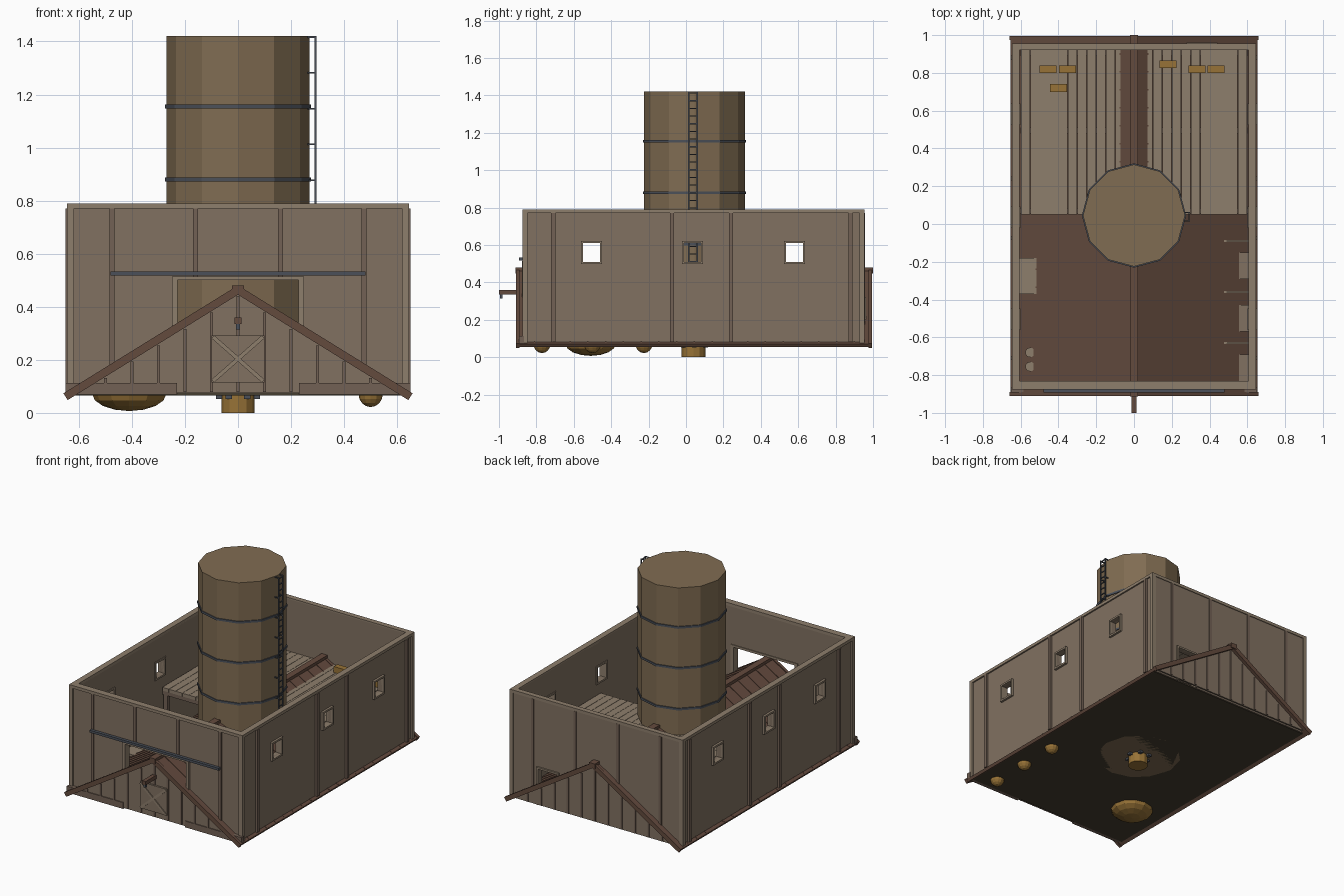
import bpy, bmesh, math
from math import sin, cos, pi

if "Cube" in bpy.data.objects:
    bpy.data.objects.remove(bpy.data.objects["Cube"])

def mat(name, r, g, b):
    m = bpy.data.materials.new(name)
    m.diffuse_color = (r, g, b, 1)
    m.use_nodes = True
    m.node_tree.nodes["Principled BSDF"].inputs["Base Color"].default_value = m.diffuse_color
    return m

WALL = mat("wall_wood", .22, .165, .12)
TRIM = mat("trim_wood", .27, .21, .15)
BATTEN = mat("batten_wood", .17, .12, .09)
ROOF = mat("roof_brown", .127, .07, .048)
SILO = mat("silo_tan", .216, .15, .084)
HAY = mat("hay", .31, .17, .038)
METAL = mat("metal", .07, .08, .1)
FLOOR = mat("floor_earth", .06, .047, .03)

def finish(name, bm, m):
    bmesh.ops.recalc_face_normals(bm, faces=bm.faces)
    me = bpy.data.meshes.new(name)
    bm.to_mesh(me)
    bm.free()
    ob = bpy.data.objects.new(name, me)
    me.materials.append(m)
    bpy.context.collection.objects.link(ob)
    return ob

def boxes(name, m, items):
    """One object from (x0, x1, y0, y1, z0, z1) boxes."""
    bm = bmesh.new()
    for x0, x1, y0, y1, z0, z1 in items:
        vs = bmesh.ops.create_cube(bm, size=1)["verts"]
        for v in vs:
            v.co = ((x0 + x1) / 2 + v.co.x * (x1 - x0),
                    (y0 + y1) / 2 + v.co.y * (y1 - y0),
                    (z0 + z1) / 2 + v.co.z * (z1 - z0))
    return finish(name, bm, m)

def prisms(name, m, items):
    """One object from xz outlines extruded between y0 and y1."""
    bm = bmesh.new()
    for pts, y0, y1 in items:
        a = [bm.verts.new((x, y0, z)) for x, z in pts]
        b = [bm.verts.new((x, y1, z)) for x, z in pts]
        bm.faces.new(a)
        bm.faces.new(b[::-1])
        for i in range(len(pts)):
            j = (i + 1) % len(pts)
            bm.faces.new((a[i], a[j], b[j], b[i]))
    return finish(name, bm, m)

def strip(xa, za, xb, zb, t):
    """Outline of a straight bar of thickness t."""
    l = math.hypot(xb - xa, zb - za)
    nx, nz = -(zb - za) / l * t / 2, (xb - xa) / l * t / 2
    return [(xa + nx, za + nz), (xb + nx, zb + nz), (xb - nx, zb - nz), (xa - nx, za - nz)]

def wall(name, axis, pos, us, zs, holes):
    """Wall sheet with rectangular openings, thickened evenly."""
    us = sorted({*us, *[u for h in holes for u in h[:2]]})
    zs = sorted({*zs, *[z for h in holes for z in h[2:]]})
    bm = bmesh.new()
    g = [[bm.verts.new((pos, u, z) if axis == "x" else (u, pos, z)) for z in zs] for u in us]
    for i in range(len(us) - 1):
        for j in range(len(zs) - 1):
            u, z = (us[i] + us[i + 1]) / 2, (zs[j] + zs[j + 1]) / 2
            if not any(h[0] < u < h[1] and h[2] < z < h[3] for h in holes):
                bm.faces.new((g[i][j], g[i + 1][j], g[i + 1][j + 1], g[i][j + 1]))
    bmesh.ops.delete(bm, geom=[v for v in bm.verts if not v.link_faces], context="VERTS")
    ob = finish(name, bm, WALL)
    s = ob.modifiers.new("thickness", "SOLIDIFY")
    s.thickness, s.offset = .03, 0

def drum(name, m, x, y, r, z0, z1, n=12, r2=None):
    bm = bmesh.new()
    bmesh.ops.create_cone(bm, cap_ends=True, segments=n, radius1=r,
                          radius2=r if r2 is None else r2, depth=z1 - z0)
    ob = finish(name, bm, m)
    ob.location = (x, y, (z0 + z1) / 2)
    return ob

Z0, Z1 = .07, .79
# ground slab
boxes("floor", FLOOR, [(-.635, .635, -.865, .945, .066, .076)])

# walls with openings
WIN = [(-.55, -.46, .51, .61), (-.01, .08, .51, .61), (.535, .625, .51, .61)]
for s, n in ((1, "right"), (-1, "left")):
    wall(n + "_wall", "x", s * .62, (-.865, .945), (Z0, .78), WIN)
wall("front_wall", "y", -.85, (-.62, .62), (Z0, .78), [(-.24, .24, Z0, .5)])
wall("back_wall", "y", .935, (-.62, .62), (Z0, .78), [(.29, .43, Z0, .31)])

# top plate and corner boards
boxes("wall_top_plate", TRIM, [
    (s * .605, s * .645, -.875, .955, .77, Z1) for s in (-1, 1)] + [
    (-.605, .605, -.875, -.83, .77, Z1), (-.605, .605, .92, .955, .77, Z1)])
boxes("corner_boards", TRIM, [(min(s * .618, s * .645), max(s * .618, s * .645), y, y + .027, Z0, .775)
                              for s in (-1, 1) for y in (-.875, .928)])
# battens on all four walls
boxes("side_battens", BATTEN, [(s * .642 - .008, s * .642 + .008, y - .011, y + .011, .08, .77)
                               for s in (-1, 1) for y in (-.71, -.075, .24, .88)])
boxes("front_battens", BATTEN, [(x - .01, x + .01, -.872, -.862, z, .77)
                                for x, z in ((-.475, .11), (-.16, .5), (.16, .5), (.475, .11))])
boxes("back_battens", BATTEN, [(x - .01, x + .01, .945, .956, z, .77)
                               for x, z in ((-.475, .08), (-.16, .08), (.16, .08), (.475, .08))])
# window frames
fr = []
for s in (-1, 1):
    a, b = sorted((s * .6, s * .65))
    for y0, y1, z0, z1 in WIN:
        t = .012
        fr += [(a, b, y0 - t, y0, z0 - t, z1 + t), (a, b, y1, y1 + t, z0 - t, z1 + t),
               (a, b, y0, y1, z0 - t, z0), (a, b, y0, y1, z1, z1 + t)]
boxes("window_frames", TRIM, fr)
# door frames, sliding rail and front sill
boxes("front_door_frame", TRIM, [(-.248, -.228, -.878, -.83, Z0, .515), (.228, .248, -.878, -.83, Z0, .515),
                                 (-.228, .228, -.878, -.83, .5, .515)])
boxes("back_door_frame", TRIM, [(.278, .29, .915, .962, Z0, .322), (.43, .442, .915, .962, Z0, .322),
                                (.29, .43, .915, .962, .31, .322)])
boxes("door_rail", METAL, [(-.48, .48, -.892, -.872, .517, .533)])
boxes("front_sill", BATTEN, [(-.65, -.23, -.893, -.865, Z0, .112), (.23, .65, -.893, -.865, Z0, .112)])

# low gable roof with ridge, rakes and seams
YF, YB = -.9, .985
prisms("roof_slopes", ROOF, [(strip(s * .648, .062, 0, .462, .02), YF, YB) for s in (-1, 1)])
prisms("roof_rakes", ROOF, [(strip(s * .65, .061, 0, .463, .03), y, y + .02)
                            for s in (-1, 1) for y in (-.91, .975)])
prisms("roof_seams", ROOF, [(strip(s * .646, .073, 0, .473, .008), y - .004, y + .004)
                            for s in (-1, 1) for y in [-.81 + .095 * i for i in range(19)]])
boxes("ridge_cap", ROOF, [(-.022, .022, -.912, 1, .447, .48)])
# gable infill with battens
prisms("gable_panels", WALL, [([(-.63, .075), (.63, .075), (0, .455)], y, y + .01) for y in (-.887, .958)])
boxes("gable_battens", BATTEN, [(x - .006, x + .006, y, y + .008, .078, .44 - abs(x) * .617)
                                for y in (-.893, .966) for x in [.1 * i for i in range(-5, 6)]])

# hay hatch with cross brace, hoist beam and hook
boxes("hay_hatch", WALL, [(-.1, .1, -.9, -.885, .115, .292)])
prisms("hatch_brace", TRIM, [(strip(-.095 * s, .12, .095 * s, .287, .015), -.906, -.899) for s in (-1, 1)])
boxes("hoist_beam", ROOF, [(-.013, .013, -1, -.88, .335, .36)])
boxes("hoist_hook", METAL, [(-.008, .008, -.995, -.98, .315, .336)])

# silo, hoops and outlet
SY = .045
def silo_turn(ob):
    return ob
drum("silo", SILO, 0, SY, .27, .066, 1.42)
for i in range(4):
    z = .33 + .275 * i
    drum("silo_hoop", METAL, 0, SY, .276, z - .007, z + .007)
drum("silo_outlet", HAY, 0, SY - .005, .063, 0, .068)
boxes("outlet_brackets", METAL, [(cos(a) * .07 - .012, cos(a) * .07 + .012, SY + sin(a) * .07 - .012,
                                  SY + sin(a) * .07 + .012, .052, .066) for a in [pi / 3 * i for i in range(6)]])
# silo ladder
boxes("silo_ladder", METAL, [(.288, .296, y - .003, y + .003, .08, 1.42) for y in (.015, .06)] +
      [(.289, .295, .015, .06, .1 + .041 * i - .003, .1 + .041 * i + .003) for i in range(33)] +
      [(.262, .29, y - .003, y + .003, z - .003, z + .003)
       for y in (.015, .06) for z in [1.417 - .135 * i for i in range(10)]])

# loft planks, edge beam, posts
boxes("loft_planks", TRIM, [(-.6 + .05 * i + .001, -.551 + .05 * i, .05, .92, .408, .43) for i in range(24)])
boxes("loft_beams", BATTEN, [(-.6, .6, y, y + .03, .38, .408) for y in (.055, .48, .89)])
boxes("loft_posts", BATTEN, [(x - .015, x + .015, .055, .085, .076, .38) for x in (-.58, -.3, .3, .58)])
boxes("hay_bales", HAY, [(x - .045, x + .045, y - .02, y + .02, .43, .47) for x, y in
      ((-.455, .82), (-.352, .82), (-.4, .72), (.18, .845), (.333, .82), (.433, .82))])

# stalls, troughs and workbench
boxes("stall_partitions", TRIM, [(.2, .605, y - .006, y + .006, .076, .18) for y in (-.09, -.36, -.63)])
boxes("feed_troughs", WALL, [(.555, .605, y - .07, y + .07, .076, .135) for y in (-.22, -.5, -.76)])
boxes("workbench", TRIM, [(-.605, -.5, -.37, -.18, .14, .155)] +
      [(x, x + .015, y, y + .015, .076, .14) for x in (-.6, -.52) for y in (-.365, -.2)])
for y in (-.68, -.755):
    drum("feed_bucket", TRIM, -.55, y, .022, .076, .145, 10, .026)

# hay piles sunk through the floor
for x, y, rx, ry, rz in ((-.41, -.51, .14, .135, .065), (.5, -.77, .046, .046, .05),
                         (.5, -.5, .046, .046, .05), (.5, -.225, .046, .046, .05)):
    bm = bmesh.new()
    bmesh.ops.create_uvsphere(bm, u_segments=12, v_segments=8, radius=1)
    ob = finish("hay_pile", bm, HAY)
    ob.location, ob.scale = (x, y, .072), (rx, ry, rz)
